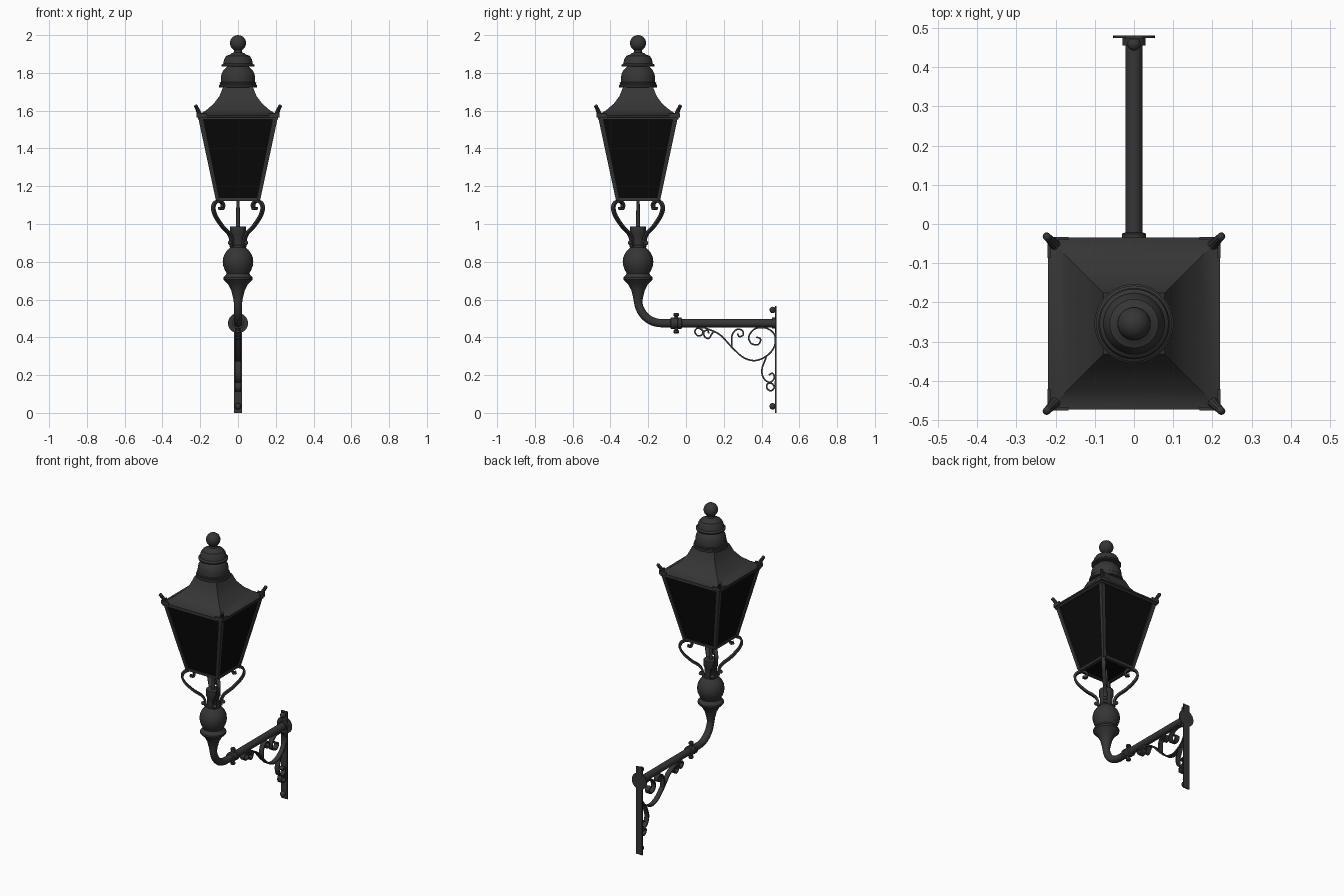
import bpy, bmesh, math
from mathutils import Vector, Matrix

if "Cube" in bpy.data.objects:
    bpy.data.objects.remove(bpy.data.objects["Cube"])

CY = -0.254          # lantern axis
PZ = 0.475           # height of the horizontal arm


def material(name, c):
    m = bpy.data.materials.new(name)
    m.diffuse_color = (c, c, c, 1)
    m.use_nodes = True
    m.node_tree.nodes["Principled BSDF"].inputs["Base Color"].default_value = m.diffuse_color
    return m


IRON = material("dark_iron", 0.036)
GLASS = material("black_glass", 0.003)


def finish(name, bm, mat=IRON, angle=35):
    bmesh.ops.remove_doubles(bm, verts=bm.verts, dist=1e-5)
    bmesh.ops.recalc_face_normals(bm, faces=bm.faces)
    for f in bm.faces:
        f.smooth = True
    for e in bm.edges:
        e.smooth = len(e.link_faces) == 2 and e.calc_face_angle(0) < math.radians(angle)
    me = bpy.data.meshes.new(name)
    bm.to_mesh(me)
    bm.free()
    me.materials.append(mat)
    ob = bpy.data.objects.new(name, me)
    bpy.context.collection.objects.link(ob)
    return ob


def rings_to_mesh(bm, rings):
    rows = [[bm.verts.new(p) for p in r] for r in rings]
    n = len(rows[0])
    for a, b in zip(rows, rows[1:]):
        for i in range(n):
            j = (i + 1) % n
            bm.faces.new((a[i], a[j], b[j], b[i]))
    bm.faces.new(rows[0][::-1])
    bm.faces.new(rows[-1])


def lathe(name, prof, loc=(0, CY, 0), axis='Z', n=32):
    rot = Matrix.Rotation(-math.pi / 2, 3, 'X') if axis == 'Y' else Matrix.Identity(3)
    rings = [[Vector(loc) + rot @ Vector((r * math.cos(2 * math.pi * i / n),
              r * math.sin(2 * math.pi * i / n), z)) for i in range(n)] for r, z in prof]
    bm = bmesh.new()
    rings_to_mesh(bm, rings)
    return finish(name, bm)


def square_loft(name, prof, mat=IRON, angle=35):
    rings = [[(sx * h, CY + sy * h, z) for sx, sy in ((-1, -1), (1, -1), (1, 1), (-1, 1))]
             for h, z in prof]
    bm = bmesh.new()
    rings_to_mesh(bm, rings)
    return finish(name, bm, mat, angle)


def curve(pts, n=6):
    p = [Vector(q) for q in pts]
    p = [2 * p[0] - p[1]] + p + [2 * p[-1] - p[-2]]
    out = []
    for i in range(1, len(p) - 2):
        a, b, c, d = p[i - 1:i + 3]
        for k in range(n):
            t = k / n
            out.append(0.5 * (2 * b + (c - a) * t + (2 * a - 5 * b + 4 * c - d) * t * t
                              + (3 * b - a - 3 * c + d) * t ** 3))
    return out + [p[-2]]


def sweep(name, path, binormal, prof, scale=lambda t: 1.0):
    bn, rings, m = Vector(binormal).normalized(), [], len(path) - 1
    for i, p in enumerate(path):
        t = (path[min(i + 1, m)] - path[max(i - 1, 0)]).normalized()
        nrm, s = bn.cross(t), scale(i / m)
        rings.append([p + (bn * u + nrm * v) * s for u, v in prof])
    bm = bmesh.new()
    rings_to_mesh(bm, rings)
    return finish(name, bm)


def rect(u, v):
    return [(-u, -v), (u, -v), (u, v), (-u, v)]


def circle(r, n=16):
    return [(r * math.cos(2 * math.pi * i / n), r * math.sin(2 * math.pi * i / n)) for i in range(n)]


def ball(name, loc, r, n=20):
    bm = bmesh.new()
    bmesh.ops.create_uvsphere(bm, u_segments=n, v_segments=n // 2, radius=r)
    bmesh.ops.translate(bm, verts=bm.verts, vec=loc)
    return finish(name, bm)


def box(name, loc, size):
    bm = bmesh.new()
    bmesh.ops.create_cube(bm, size=1)
    bmesh.ops.scale(bm, verts=bm.verts, vec=size)
    bmesh.ops.translate(bm, verts=bm.verts, vec=loc)
    return finish(name, bm)


# wall plate with rosette and bolts
box("wall_plate", (0, 0.476, 0.283), (0.044, 0.008, 0.566))
lathe("wall_rosette", [(0.053, 0), (0.053, 0.006)], (0, 0.474, PZ), 'Y')
lathe("wall_collar", [(0.029, 0), (0.029, 0.022)], (0, 0.455, PZ), 'Y')
for z in (0.035, 0.545):
    ball("plate_bolt", (0, 0.459, z), 0.017)

# bent pipe arm
path = [Vector((0, 0.475, PZ)), Vector((0, 0.0, PZ))]
R = 0.125
for k in range(13):
    a = math.pi / 2 * k / 12
    path.append(Vector((0, CY + R - R * math.sin(a), PZ + R - R * math.cos(a))))
path.append(Vector((0, CY, 0.63)))
sweep("pipe_arm", path, (1, 0, 0), circle(0.022, 20))

# clamp on the pipe
lathe("pipe_clamp", [(0.024, -0.03), (0.031, -0.027), (0.031, -0.01), (0.026, -0.008),
                     (0.026, 0.008), (0.031, 0.01), (0.031, 0.027), (0.024, 0.03)], (0, -0.052, PZ), 'Y')
lathe("clamp_bolt", [(0.010, -0.055), (0.015, -0.05), (0.015, -0.04), (0.01, -0.036), (0.01, 0.036),
                     (0.015, 0.04), (0.015, 0.05), (0.010, 0.055)], (0, -0.052, PZ), n=12)

# flat iron scrolls under the arm (y, z)
scrolls = [
    [(.10, .45), (.15, .43), (.19, .405), (.25, .34), (.31, .29), (.375, .278), (.44, .312), (.472, .365),
     (.465, .42), (.42, .45), (.365, .445), (.333, .405), (.345, .368), (.382, .362), (.395, .39), (.372, .402)],
    [(.243, .345), (.244, .41), (.27, .442), (.298, .436), (.302, .412), (.282, .404), (.272, .42)],
    [(.425, .295), (.402, .23), (.412, .182), (.445, .162), (.468, .185), (.458, .21), (.438, .2)],
    [(.15, .435), (.138, .42), (.12, .394), (.098, .405), (.095, .43), (.115, .438), (.12, .42)],
    [(.10, .45), (.06, .448), (.047, .43), (.06, .41), (.083, .412), (.088, .435), (.07, .448)],
    [(.472, .17), (.47, .14), (.452, .117), (.43, .128), (.43, .152), (.452, .157), (.468, .14)],
]
for s in scrolls:
    sweep("bracket_scroll", curve([(0, y, z) for y, z in s], 7), (1, 0, 0), rect(0.015, 0.0042))

# turned stem with ball
lathe("stem", [(0.022, .585), (0.026, .61), (0.036, .65), (0.052, .68), (0.07, .698), (0.077, .706),
               (0.077, .717), (0.066, .728), (0.060, .738), (0.070, .757), (0.078, .778), (0.081, .80),
               (0.078, .823), (0.069, .845), (0.055, .863), (0.042, .875), (0.042, .885), (0.036, .89),
               (0.036, .935), (0.042, .945), (0.042, .987), (0.01, .987), (0.009, 1.125)])

# corner parts, repeated around the lantern
arm = [(.046, .88), (.05, .92), (.07, .952), (.12, .99), (.17, 1.045), (.185, 1.085), (.172, 1.112),
       (.14, 1.122), (.114, 1.106), (.118, 1.082), (.138, 1.084)]
for sx in (-1, 1):
    for sy in (-1, 1):
        d = Vector((sx, sy, 0)).normalized()
        b = d.cross(Vector((0, 0, 1)))
        at = lambda r, z: Vector((0, CY, 0)) + d * r + Vector((0, 0, z))
        sweep("support_scroll", curve([at(r, z) for r, z in arm]), b, rect(0.011, 0.0065))
        ball("support_bolt", at(.06, .90), 0.012, 12)
        # tapered corner post, flush with both neighbouring sides
        post = [[(sx * (h - i), CY + sy * (h - j), z) for i, j in ((0, 0), (w, 0), (w, w), (0, w))]
                for h, z, w in ((0.117, 1.125, 0.02), (0.211, 1.565, 0.026))]
        bm = bmesh.new()
        rings_to_mesh(bm, post)
        finish("corner_post", bm)
        # upturned leaf at the eave corner
        leaf = curve([at(.265, 1.562), at(.288, 1.58), at(.302, 1.605), at(.318, 1.625)], 4)
        sweep("corner_leaf", leaf, b, circle(0.015, 10), lambda t: 1 - 0.4 * t)
        ball("leaf_tip", at(.313, 1.622), 0.0105, 12)
        # leaf wings along the eave
        box("leaf_wing", (sx * 0.192, CY + sy * 0.217, 1.575), (0.05, 0.008, 0.022))
        box("leaf_wing", (sx * 0.217, CY + sy * 0.192, 1.575), (0.008, 0.05, 0.022))

# glass body and frames
square_loft("glass_panes", [(0.108, 1.128), (0.203, 1.565)], GLASS)
for name, h, z, w, t in (("bottom_rail", 0.107, 1.13, 0.02, 0.016), ("top_rail", 0.203, 1.561, 0.02, 0.018)):
    for s in (-1, 1):
        box(name, (0, CY + s * h, z), (2 * h + w, w, t))
        box(name, (s * h, CY, z), (w, 2 * h + w, t))

# flared roof
square_loft("roof", [(0.212, 1.562), (0.219, 1.566), (0.219, 1.575), (0.207, 1.578), (0.168, 1.603),
                     (0.128, 1.637), (0.098, 1.678), (0.078, 1.728)], angle=24)

# stacked cowl and finial
lathe("cowl", [(0.075, 1.722), (0.101, 1.724), (0.101, 1.736), (0.095, 1.74), (0.097, 1.748), (0.091, 1.752),
               (0.091, 1.772), (0.087, 1.795), (0.077, 1.815), (0.060, 1.832), (0.058, 1.834),
               (0.087, 1.834), (0.088, 1.842), (0.078, 1.85), (0.073, 1.873), (0.062, 1.89), (0.042, 1.897),
               (0.036, 1.903), (0.022, 1.908), (0.019, 1.93)], n=40)
ball("finial_ball", (0, CY, 1.9575), 0.0425, 28)
